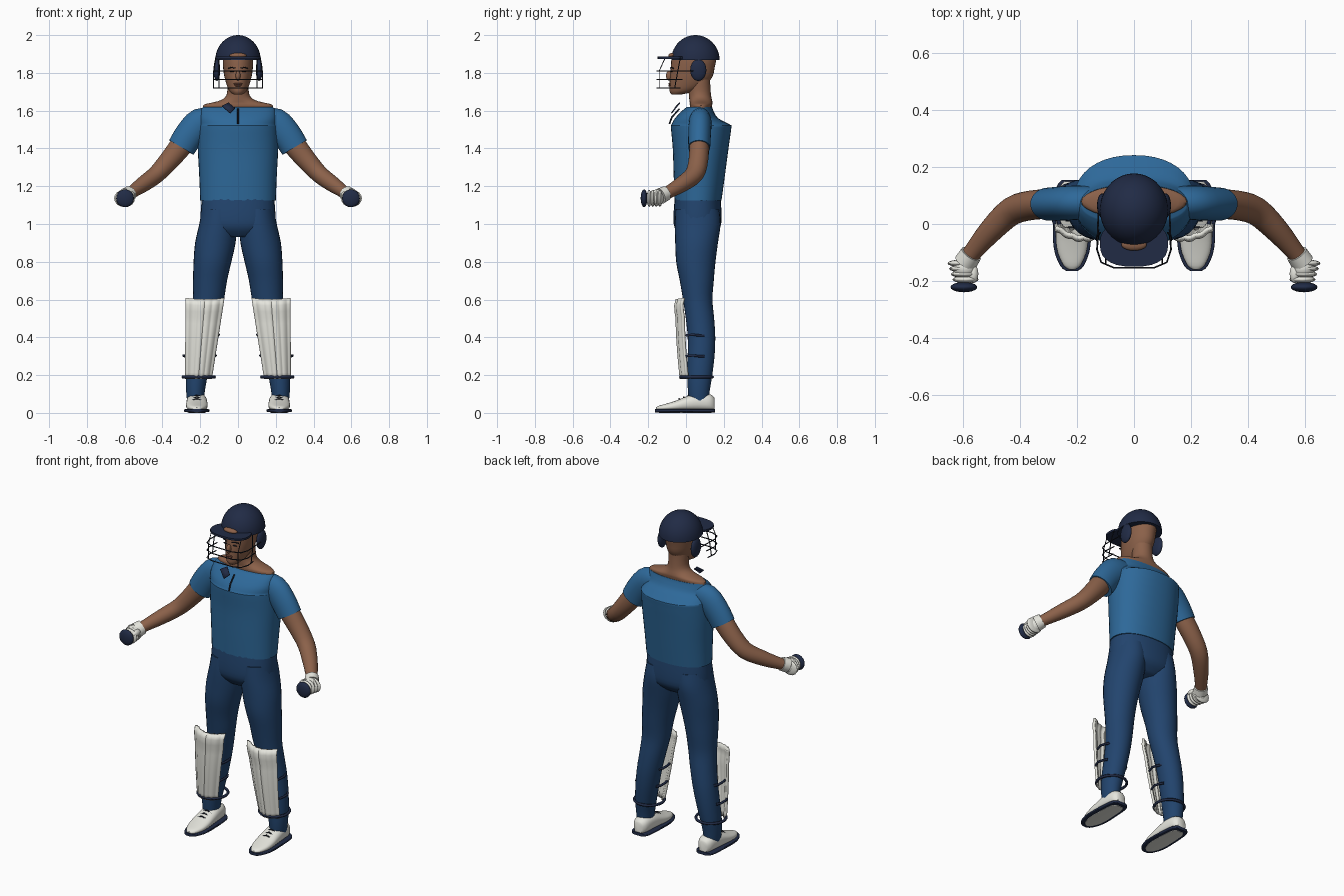
import bpy, bmesh, math
from mathutils import Vector

cube = bpy.data.objects.get("Cube")
if cube:
    bpy.data.objects.remove(cube, do_unlink=True)


def material(name, rgb):
    m = bpy.data.materials.new(name)
    m.use_nodes = True
    m.diffuse_color = (*rgb, 1)
    bsdf = next(n for n in m.node_tree.nodes if n.type == 'BSDF_PRINCIPLED')
    bsdf.inputs["Base Color"].default_value = (*rgb, 1)
    return m


SHIRT = material("shirt_blue", (.027, .14, .32))
TROUSER = material("trouser_blue", (.016, .058, .155))
NAVY = material("navy", (.015, .024, .06))
SKIN = material("skin", (.26, .12, .068))
LIP = material("lip_brown", (.17, .065, .042))
WHITE = material("off_white", (.78, .78, .72))
DARK = material("dark_trim", (.01, .013, .022))


def finish(name, bm, mat):
    bmesh.ops.recalc_face_normals(bm, faces=bm.faces)
    me = bpy.data.meshes.new(name)
    bm.to_mesh(me)
    bm.free()
    me.materials.append(mat)
    me.shade_smooth()
    me.set_sharp_from_angle(angle=math.radians(45))
    ob = bpy.data.objects.new(name, me)
    bpy.context.collection.objects.link(ob)
    return ob


def smooth_path(pts, steps):
    """Catmull-Rom through tuples of any length."""
    out = []
    for i in range(len(pts) - 1):
        a, b, c, d = (pts[max(i - 1, 0)], pts[i], pts[i + 1], pts[min(i + 2, len(pts) - 1)])
        for k in range(steps):
            t = k / steps
            out.append([(2 * q + (r - p) * t + (2 * p - 5 * q + 4 * r - s) * t * t
                         + (3 * q - p - 3 * r + s) * t ** 3) / 2
                        for p, q, r, s in zip(a, b, c, d)])
    return out + [list(pts[-1])]


def loft(name, pts, mat, axis='z', n=28, power=2, steps=3):
    """Skin rings (x, y, z, radius_a, radius_b) along an axis or along their own path."""
    rows = smooth_path(pts, steps)
    bm = bmesh.new()
    rings = []
    for i, (x, y, z, ra, rb) in enumerate(rows):
        u, v = Vector((1, 0, 0)), Vector((0, 1, 0))
        if axis == 'y':
            v = Vector((0, 0, 1))
        elif axis == 'path':
            t = Vector(rows[min(i + 1, len(rows) - 1)][:3]) - Vector(rows[max(i - 1, 0)][:3])
            u = t.cross(v).normalized()
            v = u.cross(t).normalized()
        ring = []
        for k in range(n):
            a = math.tau * k / n
            c, s = math.cos(a), math.sin(a)
            c = math.copysign(abs(c) ** (2 / power), c)
            s = math.copysign(abs(s) ** (2 / power), s)
            ring.append(bm.verts.new(Vector((x, y, z)) + u * ra * c + v * rb * s))
        rings.append(ring)
    for p, q in zip(rings, rings[1:]):
        for k in range(n):
            bm.faces.new((p[k], p[(k + 1) % n], q[(k + 1) % n], q[k]))
    bm.faces.new(rings[0])
    bm.faces.new(rings[-1])
    return finish(name, bm, mat)


def body(name, rows, mat, **kw):
    """Upright loft from (height, half width, front y, back y)."""
    return loft(name, [(0, (f + b) / 2, z, w, (b - f) / 2) for z, w, f, b in rows], mat, **kw)


def blob(name, loc, size, mat, seg=20):
    bm = bmesh.new()
    bmesh.ops.create_uvsphere(bm, u_segments=seg, v_segments=seg // 2, radius=1)
    for v in bm.verts:
        v.co = Vector(loc) + v.co * Vector(size)
    return finish(name, bm, mat)


def wire(name, pts, r, mat, closed=False):
    cu = bpy.data.curves.new(name, 'CURVE')
    cu.dimensions = '3D'
    cu.bevel_depth, cu.bevel_resolution = r, 1
    sp = cu.splines.new('POLY')
    sp.points.add(len(pts) - 1)
    for p, co in zip(sp.points, pts):
        p.co = (*co, 1)
    sp.use_cyclic_u = closed
    cu.materials.append(mat)
    bpy.context.collection.objects.link(bpy.data.objects.new(name, cu))


# Torso, hips, neck and head
body("shirt", [(1.125, .2, -.06, .188), (1.25, .205, -.065, .205), (1.4, .213, -.07, .225),
               (1.51, .213, -.08, .24), (1.525, .21, -.077, .235), (1.56, .205, -.058, .17),
               (1.6, .198, -.02, .145), (1.62, .185, .005, .138)], SHIRT, n=40, power=2.2)
body("hips", [(1.15, .19, -.058, .182), (1.05, .198, -.066, .188), (.98, .19, -.06, .18),
              (.93, .11, -.02, .13)], TROUSER, power=2.3)
body("neck", [(1.58, .18, .025, .13), (1.628, .185, .02, .138), (1.642, .14, .02, .14),
              (1.656, .09, .018, .138), (1.685, .06, .015, .132), (1.75, .056, .01, .128),
              (1.8, .055, .01, .13)], SKIN)
body("head", [(1.685, .022, -.075, -.03), (1.7, .042, -.086, .04), (1.73, .058, -.087, .1),
              (1.78, .072, -.085, .14), (1.83, .079, -.08, .152), (1.88, .08, -.075, .16),
              (1.92, .07, -.05, .14)], SKIN)
blob("nose", (0, -.088, 1.785), (.013, .018, .026), SKIN)
blob("upper_lip", (0, -.087, 1.742), (.024, .007, .005), LIP)
blob("lower_lip", (0, -.087, 1.733), (.02, .007, .005), LIP)
blob("forehead", (0, -.072, 1.892), (.045, .022, .014), SKIN)

# Helmet dome, brim and face guard
loft("helmet_dome", [(0, .05, 1.867 + .133 * math.sin(a), .12 * math.cos(a), .128 * math.cos(a))
                     for a in (math.radians(d) for d in range(0, 90, 8))], NAVY, n=36, steps=1)
loft("helmet_brim", [(0, -.07, 1.874, .12, .08), (0, -.07, 1.886, .12, .08)],
     NAVY, power=2.5, steps=1)
for z, back in ((1.81, .04), (1.765, -.02), (1.72, -.03)):
    side = [(.125, back, z), (.13, -.09, z), (.115, -.135, z), (.07, -.154, z)]
    wire("guard_bar", side + [(-x, y, h) for x, y, h in reversed(side)], .003, DARK)

# Shirt collar and placket
bm = bmesh.new()
bm.faces.new([bm.verts.new(c) for c in ((-.085, -.048, 1.622), (-.042, -.074, 1.585),
                                        (-.015, -.055, 1.61), (-.05, -.03, 1.64))])
flap = finish("collar_flap", bm, NAVY)
flap.modifiers.new("thickness", 'SOLIDIFY').thickness = .006
wire("placket", [(0, -.088, 1.53), (0, -.075, 1.565), (0, -.035, 1.61)], .005, DARK)


def pad(name, s):
    """Curved, ribbed leg guard that widens to the knee."""
    bm = bmesh.new()
    nu, nv, grid = 33, 14, []
    for j in range(nv):
        v = j / (nv - 1)
        mid, half = .209 - .034 * v, .066 + .034 * v
        roll = .008 * math.sin(math.pi * (v - .8) / .2) if v > .8 else 0
        row = []
        for i in range(nu):
            u = 2 * i / (nu - 1) - 1
            rib = .006 * abs(math.sin(u * math.pi * 2.5))
            y = -.022 - .022 * math.sin(v * math.pi * .6) + .038 * u * u - rib - roll
            row.append(bm.verts.new((s * (mid + half * u), y, .18 + .42 * v + .008 * u * u * v)))
        grid.append(row)
    for p, q in zip(grid, grid[1:]):
        for i in range(nu - 1):
            bm.faces.new((p[i], p[i + 1], q[i + 1], q[i]))
    ob = finish(name, bm, WHITE)
    mod = ob.modifiers.new("thickness", 'SOLIDIFY')
    mod.thickness, mod.offset = .014, 0


# Paired parts
for s, side in ((1, "left_"), (-1, "right_")):
    def flip(pts):
        return [(s * p[0], *p[1:]) for p in pts]

    # Head details
    blob(side + "ear_guard", (s * .112, .065, 1.815), (.018, .043, .058), NAVY)
    blob(side + "eye", (s * .032, -.076, 1.808), (.013, .006, .004), DARK, 12)
    wire(side + "brow", flip([(.015, -.083, 1.825), (.035, -.077, 1.829), (.052, -.066, 1.824)]),
         .003, DARK)
    wire(side + "guard_post", flip([(.13, -.06, 1.72), (.13, -.045, 1.8), (.118, -.03, 1.88)]),
         .003, DARK)
    wire(side + "guard_strut", flip([(.1, -.142, 1.72), (.1, -.142, 1.81), (.1, -.11, 1.88)]),
         .0025, DARK)

    # Sleeve and arm
    loft(side + "sleeve", flip([(.12, .075, 1.55, .058, .055), (.195, .075, 1.535, .08, .06),
                                (.255, .072, 1.475, .078, .06), (.3, .07, 1.405, .075, .058)]),
         SHIRT, 'path')
    loft(side + "arm", flip([(.22, .075, 1.53, .055, .045), (.29, .07, 1.43, .06, .051),
                             (.36, .066, 1.342, .054, .052), (.43, .045, 1.265, .047, .05),
                             (.5, -.02, 1.212, .042, .043), (.56, -.09, 1.17, .033, .034),
                             (.59, -.13, 1.15, .03, .03)]), SKIN, 'path')

    # Glove gripping a handle
    blob(side + "glove_palm", (s * .595, -.155, 1.14), (.042, .04, .043), WHITE)
    loft(side + "glove_cuff", flip([(.572, -.105, 1.163, .04, .038), (.592, -.135, 1.148, .044, .04)]),
         WHITE, 'path')
    for k in range(4):
        blob(side + "glove_finger", (s * (.604 - .004 * k), -.138 - .019 * k, 1.136),
             (.052 - .002 * k, .013, .045), WHITE, 16)
    blob(side + "glove_thumb", (s * .565, -.175, 1.155), (.018, .033, .018), WHITE, 16)
    blob(side + "handle_end", (s * .598, -.222, 1.136), (.047, .018, .047), NAVY)

    # Leg
    loft(side + "leg", flip([(.1, .06, 1.08, .09, .115), (.105, .062, 1, .1, .121),
                             (.12, .056, .9, .107, .113), (.135, .052, .8, .1, .104),
                             (.148, .057, .7, .09, .09), (.156, .062, .6, .082, .078),
                             (.17, .074, .5, .075, .075), (.187, .082, .4, .07, .073),
                             (.203, .08, .3, .065, .071), (.218, .073, .2, .058, .066),
                             (.225, .068, .12, .05, .058), (.225, .068, .06, .044, .052)]), TROUSER)

    # Leg guard and straps
    pad(side + "leg_guard", s)
    ring = [(s * (.208 + .084 * math.cos(a)), .055 + .085 * math.sin(a), .19)
            for a in (math.tau * k / 28 for k in range(28))]
    wire(side + "ankle_strap", ring, .008, NAVY, True)
    for z in (.3, .41):
        cx = .187 if z > .35 else .203
        for d in (1, -1):
            wire(side + "strap_loop", flip([(cx + d * .075, .0, z), (cx + d * .085, .035, z + .004),
                                            (cx + d * .08, .07, z), (cx + d * .066, .095, z)]),
                 .007, NAVY)

    # Shoe: stations of (y, half width, top height)
    shoe = [(.15, .026, .08), (.125, .045, .1), (.06, .053, .105), (0, .056, .086),
            (-.05, .057, .066), (-.1, .05, .05), (-.145, .03, .037), (-.16, .01, .028)]
    cx = s * .218
    loft(side + "shoe", [(cx, y, (h + .01) / 2, w, (h - .01) / 2) for y, w, h in shoe],
         WHITE, 'y', power=2.4)
    loft(side + "sole", [(cx, y * 1.03, .012, w + .01, .009) for y, w, h in shoe],
         NAVY, 'y', power=5)
    loft(side + "sole_tread", [(cx, y * .9, .005, w * .85, .005) for y, w, h in shoe],
         WHITE, 'y', power=5)
    for y, z in ((.012, .092), (-.012, .083), (-.036, .074)):
        wire(side + "lace", [(cx - .035, y, z - .012), (cx, y, z + .001), (cx + .035, y, z - .012)],
             .004, DARK)
